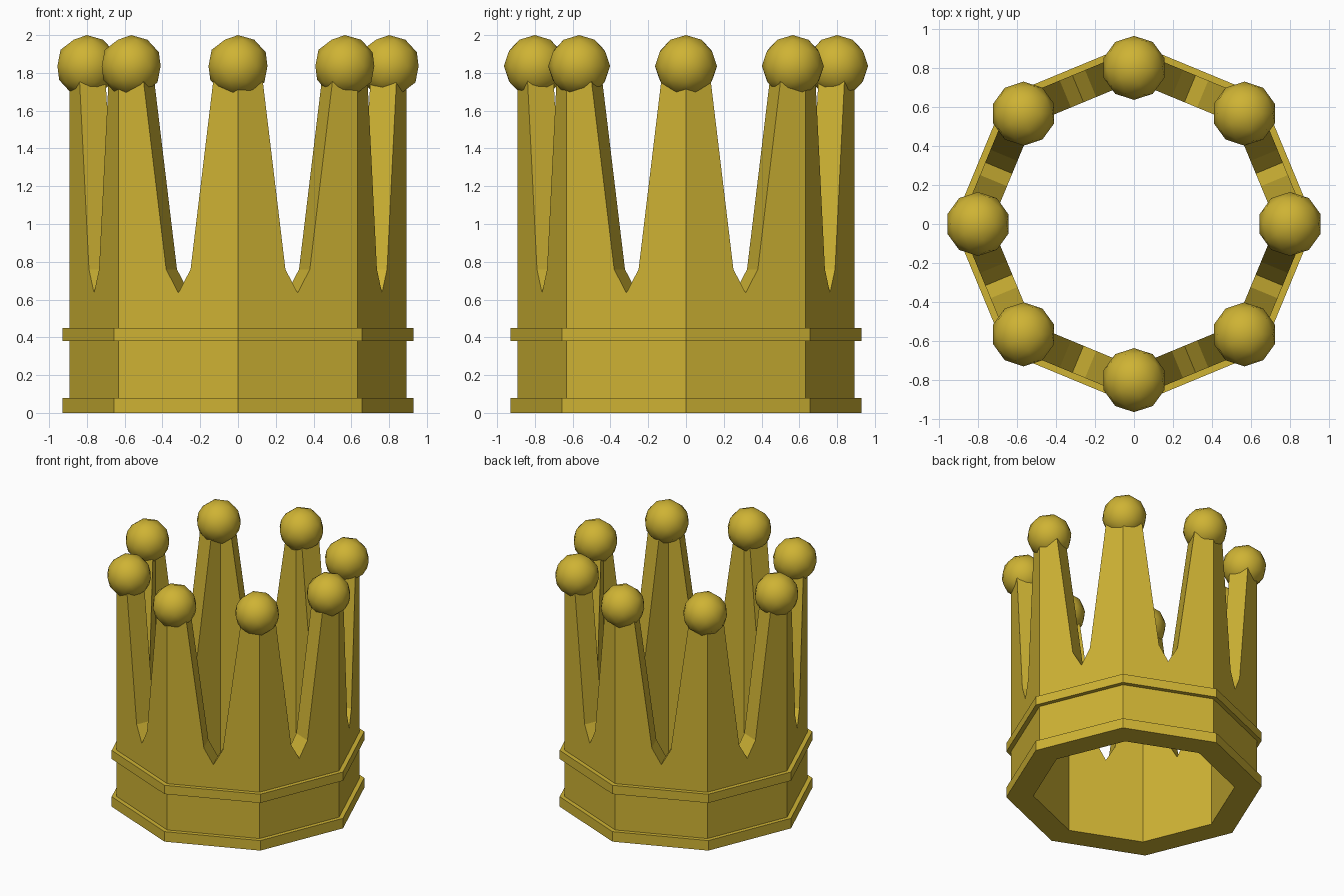
import bpy, bmesh, math
from mathutils import Vector

if "Cube" in bpy.data.objects:
    bpy.data.objects.remove(bpy.data.objects["Cube"])

SIDES = 8
R_OUT, R_IN, R_BAND = 0.893, 0.731, 0.928
HALF = math.pi / SIDES

gold = bpy.data.materials.new("gold")
gold.diffuse_color = (0.62, 0.45, 0.034, 1)
gold.use_nodes = True
gold.node_tree.nodes["Principled BSDF"].inputs["Base Color"].default_value = gold.diffuse_color


def finish(name, bm):
    bmesh.ops.remove_doubles(bm, verts=bm.verts, dist=1e-4)
    bmesh.ops.recalc_face_normals(bm, faces=bm.faces)
    mesh = bpy.data.meshes.new(name)
    bm.to_mesh(mesh)
    bm.free()
    mesh.materials.append(gold)
    ob = bpy.data.objects.new(name, mesh)
    bpy.context.collection.objects.link(ob)
    return ob


# Crown wall: eight flat panels, each with a pointed notch cut square through it
def panel_loop(bm, radius, angle):
    h, apothem, top = radius * math.sin(HALF), radius * math.cos(HALF), 1.82
    profile = [(-h, 0), (h, 0), (h, top), (0.208, top), (0.07, 0.76), (0, 0.635),
               (-0.07, 0.76), (-0.208, top), (-h, top)]
    n = Vector((math.cos(angle), math.sin(angle), 0))
    t = Vector((-n.y, n.x, 0))
    return [bm.verts.new(n * apothem + t * u + Vector((0, 0, z))) for u, z in profile]


bm = bmesh.new()
for k in range(SIDES):
    a = (2 * k + 1) * HALF
    outer, inner = panel_loop(bm, R_OUT, a), panel_loop(bm, R_IN, a)
    bm.faces.new(outer)
    bm.faces.new(inner[::-1])
    for i in range(9):
        j = (i + 1) % 9
        if i not in (1, 8):  # panel ends are joined to the neighbours
            bm.faces.new((outer[j], outer[i], inner[i], inner[j]))
finish("crown_wall", bm)


# Raised trim bands around the wall
def band(name, z0, z1):
    bm = bmesh.new()
    section = [(R_BAND, z0), (R_BAND, z1), (R_OUT - 0.003, z1), (R_OUT - 0.003, z0)]
    rings = [[bm.verts.new((r * math.cos(2 * k * HALF), r * math.sin(2 * k * HALF), z))
              for r, z in section] for k in range(SIDES)]
    for k in range(SIDES):
        p, q = rings[k], rings[(k + 1) % SIDES]
        for i in range(4):
            j = (i + 1) % 4
            bm.faces.new((p[i], q[i], q[j], p[j]))
    finish(name, bm)


band("base_band", 0, 0.08)
band("upper_band", 0.38, 0.45)

# Smooth balls on the eight points
for k in range(SIDES):
    a = 2 * k * HALF
    bm = bmesh.new()
    bmesh.ops.create_icosphere(bm, subdivisions=2, radius=0.164)
    for f in bm.faces:
        f.smooth = True
    ball = finish(f"point_ball_{k + 1}", bm)
    ball.location = (0.8 * math.cos(a), 0.8 * math.sin(a), 1.836)
